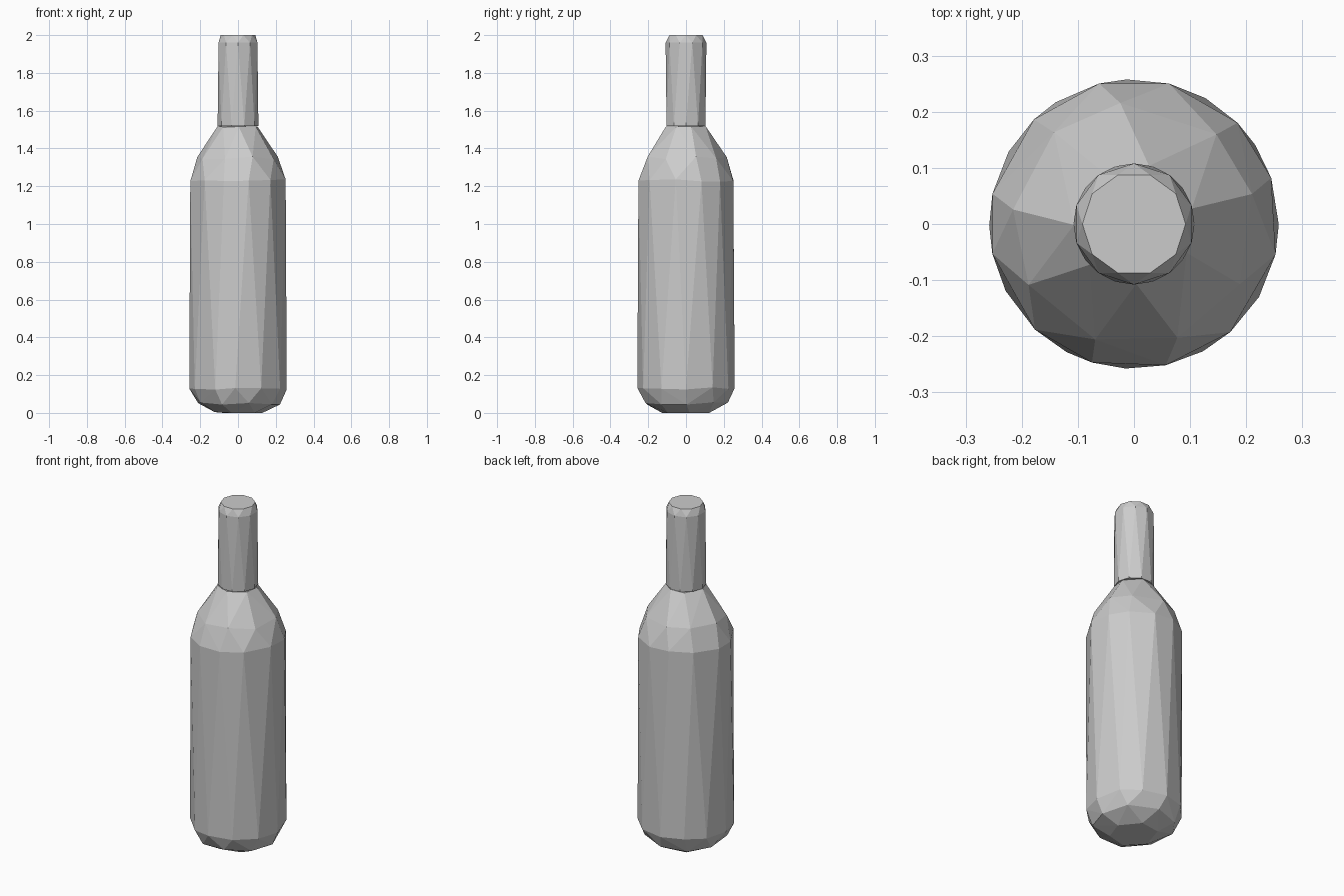
import bpy
import bmesh
import random
from math import cos, sin, tau

random.seed(4)

cube = bpy.data.objects.get("Cube")
if cube:
    bpy.data.objects.remove(cube, do_unlink=True)

# Single grey finish
grey = bpy.data.materials.new("plain_grey")
grey.use_nodes = True
colour = (0.6, 0.6, 0.6, 1)
grey.diffuse_color = colour
grey.node_tree.nodes["Principled BSDF"].inputs["Base Color"].default_value = colour


def faceted_solid(name, rings, wobble):
    """Wrap flat facets round rings of (height, radius, sides, turn)."""
    bm = bmesh.new()
    for height, radius, sides, turn in rings:
        for i in range(sides):
            a = (i + turn + random.uniform(-wobble, wobble)) * tau / sides
            z = max(0, height + random.uniform(-wobble, wobble) * 0.06)
            bm.verts.new((radius * cos(a), radius * sin(a), z if wobble else height))
    hull = bmesh.ops.convex_hull(bm, input=bm.verts[:])
    unused = {v for v in hull["geom_interior"] + hull["geom_unused"]
              if isinstance(v, bmesh.types.BMVert)}
    bmesh.ops.delete(bm, geom=list(unused), context="VERTS")
    bmesh.ops.dissolve_limit(bm, angle_limit=0.01, verts=bm.verts[:], edges=bm.edges[:])
    bmesh.ops.recalc_face_normals(bm, faces=bm.faces[:])
    mesh = bpy.data.meshes.new(name)
    bm.to_mesh(mesh)
    bm.free()
    mesh.materials.append(grey)
    obj = bpy.data.objects.new(name, mesh)
    bpy.context.collection.objects.link(obj)
    return obj


# Body with chipped base and sloping shoulder
faceted_solid("bottle_body", [
    (0.0, 0.13, 6, 0.2),
    (0.05, 0.222, 9, 0.1),
    (0.13, 0.258, 12, 0.0),
    (1.23, 0.258, 12, 0.5),
    (1.35, 0.217, 9, 0.3),
    (1.52, 0.107, 7, 0.4),
], 0.12)

# Neck with bevelled rim
faceted_solid("bottle_neck", [
    (1.52, 0.108, 10, 0.0),
    (1.96, 0.108, 10, 0.5),
    (2.0, 0.092, 10, 0.0),
], 0)
